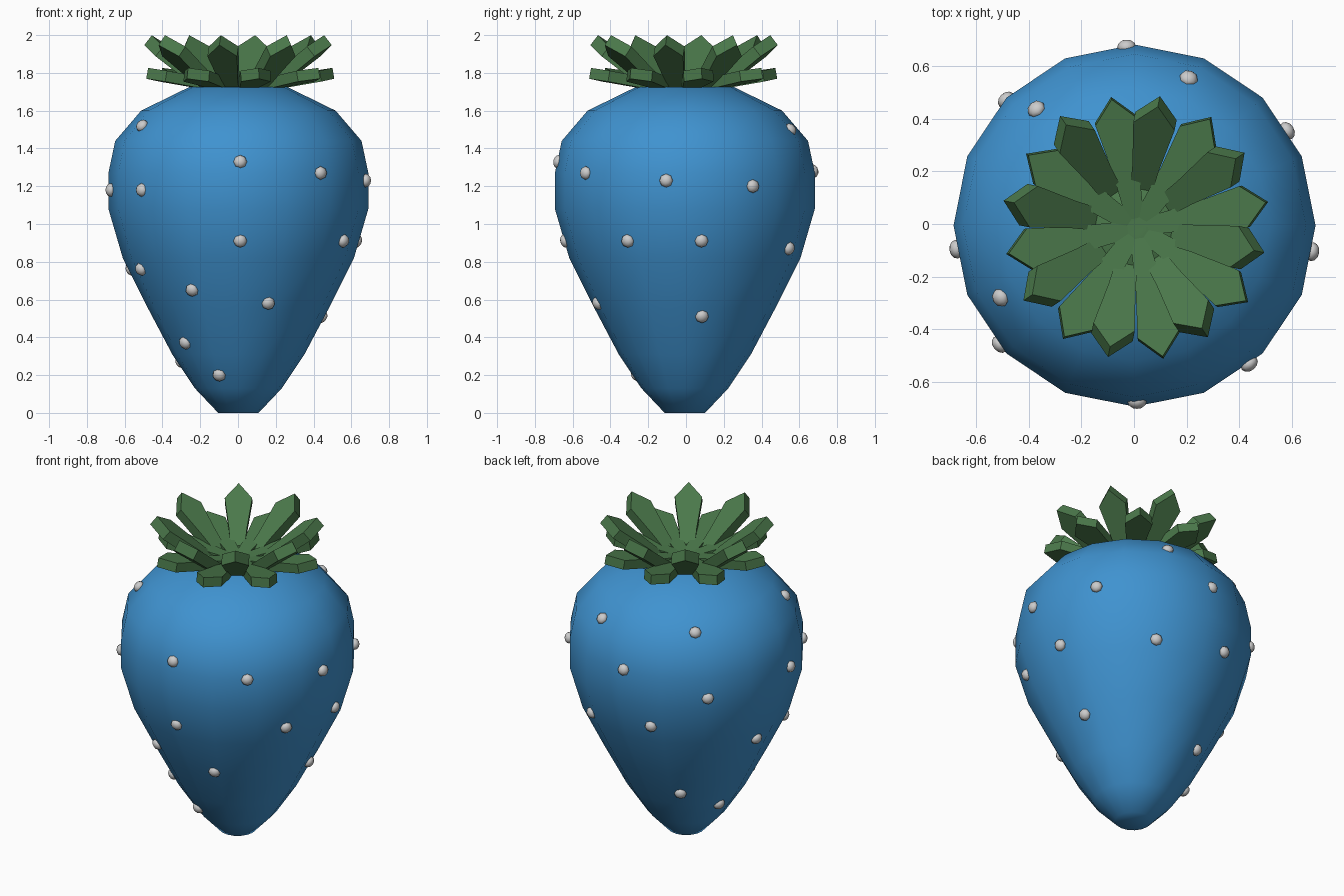
import bpy, bmesh
from math import sin, cos, pi, radians, atan2
from mathutils import Vector, Matrix

if "Cube" in bpy.data.objects:
    bpy.data.objects.remove(bpy.data.objects["Cube"])


def material(name, color):
    m = bpy.data.materials.new(name)
    m.diffuse_color = color
    m.use_nodes = True
    m.node_tree.nodes["Principled BSDF"].inputs["Base Color"].default_value = m.diffuse_color
    return m


BLUE = material("blue_skin", (0.05, 0.29, 0.63, 1))
GREEN = material("leaf_green", (0.07, 0.19, 0.07, 1))


def finish(bm, name, mat=None, angle=None):
    bmesh.ops.recalc_face_normals(bm, faces=bm.faces)
    me = bpy.data.meshes.new(name)
    bm.to_mesh(me)
    bm.free()
    ob = bpy.data.objects.new(name, me)
    bpy.context.collection.objects.link(ob)
    if mat:
        me.materials.append(mat)
    if angle:
        bpy.ops.object.select_all(action='DESELECT')
        ob.select_set(True)
        bpy.context.view_layer.objects.active = ob
        bpy.ops.object.shade_smooth_by_angle(angle=radians(angle))
    return ob


def lathe(name, profile, mat, center, angle, sides=16):
    bm = bmesh.new()
    rings = [[bm.verts.new((center[0] + r * cos(2 * pi * i / sides),
                            center[1] + r * sin(2 * pi * i / sides), z))
              for i in range(sides)] for r, z in profile]
    for a, b in zip(rings, rings[1:]):
        for i in range(sides):
            j = (i + 1) % sides
            bm.faces.new((a[i], a[j], b[j], b[i]))
    bm.faces.new(rings[0][::-1])
    bm.faces.new(rings[-1])
    return finish(bm, name, mat, angle)


# Fruit body: 16-sided turned profile (radius, height)
PROFILE = [(0.107, 0), (0.23, 0.13), (0.35, 0.31), (0.482, 0.56), (0.612, 0.82),
           (0.688, 1.08), (0.688, 1.27), (0.652, 1.44), (0.515, 1.60), (0.26, 1.725)]
CENTER = (0.002, -0.006)
lathe("fruit_body", PROFILE, BLUE, CENTER, 60)

# Green hub under the leaves
lathe("leaf_hub", [(0.2, 1.715), (0.17, 1.75), (0.03, 1.745)], GREEN, (0.005, -0.01), 60)


# Leaf tiers: thick pointed leaves around the stem
def leaf_tier(name, center, first, start_r, start_z, length, elev, thick):
    outline = [(0, 0.032), (0.45, 0.052), (0.82, 0.08), (1, 0)]
    outline += [(s, -w) for s, w in outline[2::-1]]
    along = Vector((cos(elev), 0, sin(elev)))
    up = Vector((-sin(elev), 0, cos(elev)))
    bm = bmesh.new()
    for k in range(8):
        rot = Matrix.Rotation(radians(first + 45 * k), 3, 'Z')

        def add(s, w, h):
            p = Vector((start_r, w, start_z)) + along * s * length + up * h
            return bm.verts.new(rot @ p + Vector((*center, 0)))
        layers = [[add(s, w, h) for s, w in outline] for h in (0, thick)]
        n = len(outline)
        for lay in layers:
            # mirrored halves meeting in a slightly raised midrib
            for a in range(2):
                i, j = a, a + 1
                bm.faces.new((lay[i], lay[j], lay[n - 1 - j], lay[n - 1 - i]))
            bm.faces.new((lay[2], lay[3], lay[4]))
        for i in range(n):
            j = (i + 1) % n
            bm.faces.new((layers[0][i], layers[0][j], layers[1][j], layers[1][i]))
    finish(bm, name, GREEN, 30)


leaf_tier("upper_leaves", (0, -0.01), 33.75, 0.08, 1.615, 0.54, radians(38), 0.066)
leaf_tier("lower_leaves", (0.012, -0.015), 11.25, 0.03, 1.685, 0.485, radians(10), 0.058)

# Seeds: approximate x, y give the direction, z the height on the skin
SEEDS = [(0.01, -0.69, 1.33), (0.44, -0.53, 1.27), (0.68, -0.10, 1.23), (-0.52, -0.28, 1.52),
         (-0.68, -0.09, 1.18), (-0.51, -0.45, 1.18), (0.01, -0.65, 0.91), (0.57, -0.31, 0.91),
         (-0.57, 0.10, 0.76), (-0.52, -0.26, 0.76), (-0.25, -0.47, 0.65), (0.165, -0.48, 0.58),
         (0.44, 0.09, 0.51), (-0.29, -0.26, 0.37), (-0.30, 0.10, 0.27), (-0.10, -0.25, 0.20),
         (0.58, 0.36, 1.20), (0.64, 0.09, 0.91), (0.29, 0.56, 0.87), (0.21, 0.57, 1.50),
         (-0.03, 0.68, 1.28), (-0.38, 0.45, 1.52), (-0.48, 0.47, 1.14), (-0.18, 0.62, 0.93),
         (-0.20, 0.345, 0.40)]
bm = bmesh.new()
for x, y, z in SEEDS:
    a = atan2(y, x)
    for (r0, z0), (r1, z1) in zip(PROFILE, PROFILE[1:]):
        if z0 <= z <= z1:
            break
    r = (r0 + (r1 - r0) * (z - z0) / (z1 - z0)) * 0.992
    normal = Vector(((z1 - z0) * cos(a), (z1 - z0) * sin(a), r0 - r1))
    place = (Matrix.Translation((CENTER[0] + r * cos(a), CENTER[1] + r * sin(a), z))
             @ normal.to_track_quat('Z', 'Y').to_matrix().to_4x4()
             @ Matrix.Diagonal((1, 1, 0.75, 1)))
    bmesh.ops.create_uvsphere(bm, u_segments=8, v_segments=6, radius=0.036, matrix=place)
finish(bm, "seeds", None, 60)
